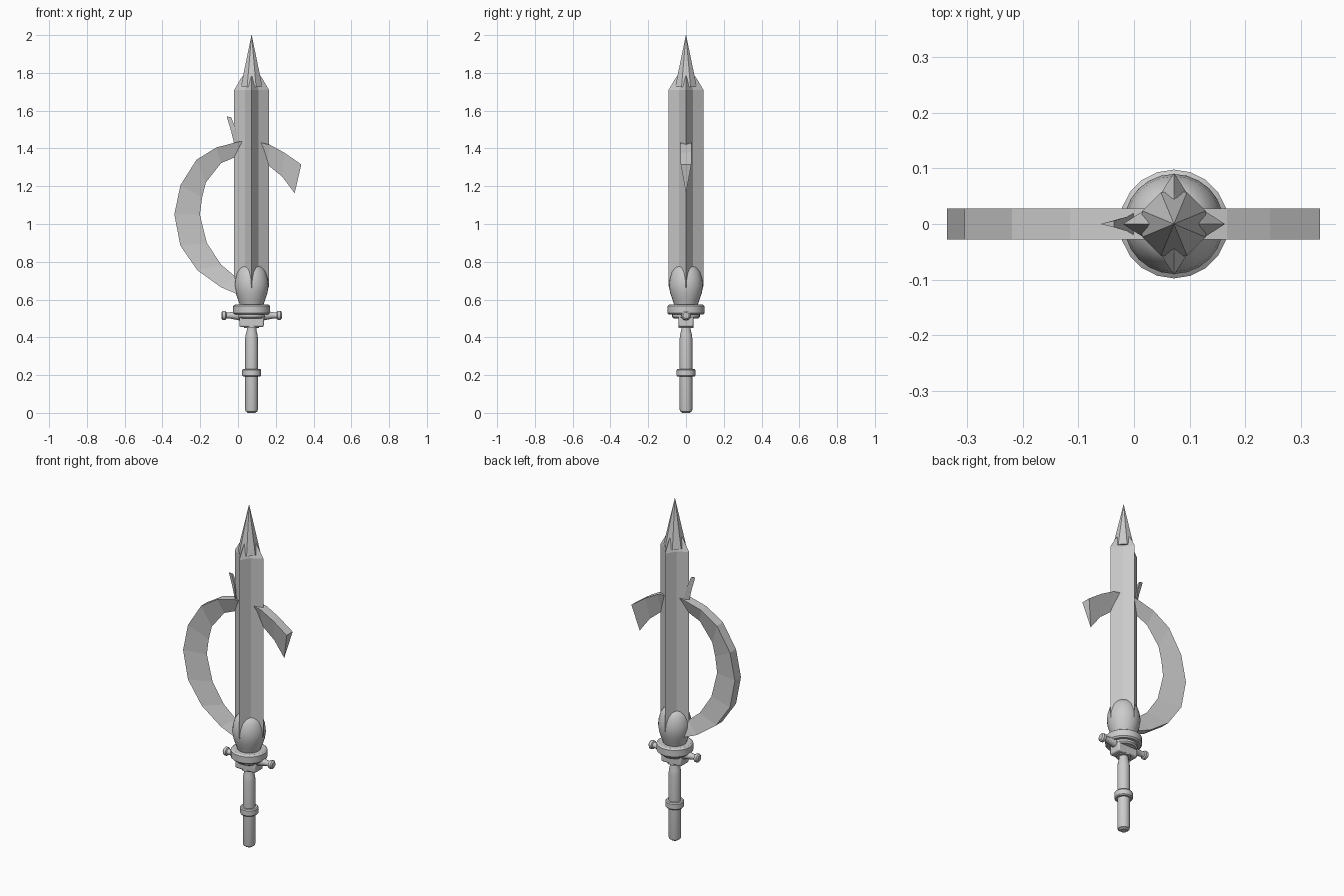
import bpy, math

if "Cube" in bpy.data.objects:
    bpy.data.objects.remove(bpy.data.objects["Cube"])

AX = 0.072  # x of the weapon's long axis


def make(name, verts, faces, smooth=None):
    me = bpy.data.meshes.new(name)
    me.from_pydata(verts, [], faces)
    ob = bpy.data.objects.new(name, me)
    bpy.context.collection.objects.link(ob)
    bpy.ops.object.select_all(action='DESELECT')
    bpy.context.view_layer.objects.active = ob
    ob.select_set(True)
    bpy.ops.object.mode_set(mode='EDIT')
    bpy.ops.mesh.select_all(action='SELECT')
    bpy.ops.mesh.normals_make_consistent(inside=False)
    bpy.ops.object.mode_set(mode='OBJECT')
    if smooth:
        bpy.ops.object.shade_smooth_by_angle(angle=math.radians(smooth))
    return ob


def loft(name, rings, smooth=None):
    """Skin equal-sized closed rings of points and cap both ends."""
    n = len(rings[0])
    verts = [p for r in rings for p in r]
    faces = [(i * n + j, i * n + (j + 1) % n, (i + 1) * n + (j + 1) % n, (i + 1) * n + j)
             for i in range(len(rings) - 1) for j in range(n)]
    faces += [tuple(range(n))[::-1], tuple(range(len(verts) - n, len(verts)))]
    return make(name, verts, faces, smooth)


def lathe(name, profile, n=16, turn=0.0, smooth=35):
    """Spin (radius, z) pairs round the long axis."""
    rings = [[(AX + r * math.cos(turn + 2 * math.pi * k / n),
               r * math.sin(turn + 2 * math.pi * k / n), z) for k in range(n)]
             for r, z in profile]
    return loft(name, rings, smooth)


def star(s, z):
    return [(AX + s * r * math.cos(k * math.pi / 4), s * r * math.sin(k * math.pi / 4), z)
            for k in range(8) for r in [0.092 if k % 2 == 0 else 0.051]]


def hook(name, flat, sharp, half):
    """Curved blade with triangular section: flat back edge, sharp inner edge."""
    rings = [[(f[0], -w, f[1]), (f[0], w, f[1]), (s[0], 0, s[1])]
             for f, s, w in zip(flat, sharp, half)]
    return loft(name, rings)


# Fluted shaft with four ridges and its faceted spear point
loft("shaft", [star(0.72, 0.59), star(1, 0.67), star(1, 1.71), star(0.62, 1.77), star(0.3, 1.81)])
lathe("spear_point", [(0.062, 1.725), (0.0008, 2.0)], n=8, turn=math.pi / 8, smooth=None)

# Large crescent blade on the left
hook("crescent_blade",
     [(0.06, 1.442), (0, 1.435), (-0.115, 1.405), (-0.22, 1.34), (-0.305, 1.205), (-0.337, 1.05),
      (-0.305, 0.885), (-0.215, 0.755), (-0.09, 0.665), (0.04, 0.61)],
     [(0.06, 1.36), (0, 1.36), (-0.09, 1.322), (-0.17, 1.22), (-0.19, 1.14), (-0.202, 1.05),
      (-0.165, 0.9), (-0.09, 0.785), (-0.012, 0.72), (0.06, 0.67)],
     [0.028] * 10)

# Short hooked blade on the right
hook("hook_blade",
     [(0.08, 1.44), (0.165, 1.418), (0.335, 1.315)][:1] +
     [(0.168, 1.42), (0.245, 1.378), (0.335, 1.315)],
     [(0.08, 1.36), (0.155, 1.315), (0.235, 1.25), (0.30, 1.163)],
     [0.028] * 4)

# Small thorn above the crescent
hook("thorn",
     [(0.025, 1.39), (0.0, 1.43), (-0.013, 1.505), (-0.036, 1.565)],
     [(0.0, 1.37), (-0.022, 1.43), (-0.036, 1.49), (-0.06, 1.57)],
     [0.022, 0.02, 0.013, 0.006])

# Rounded cup that the shaft sits in
lathe("cup", [(0.06, 0.565), (0.072, 0.60), (0.084, 0.635), (0.09, 0.675), (0.086, 0.71),
              (0.076, 0.745), (0.06, 0.77), (0.035, 0.785)], n=24, smooth=60)

# Guard disc with stepped collar
lathe("guard_disc", [(0.088, 0.573), (0.098, 0.566), (0.098, 0.528), (0.09, 0.52),
                     (0.074, 0.52), (0.074, 0.508), (0.066, 0.50)], n=20)


def box(name, cx, cz, sx, sy, sz, bevel):
    bpy.ops.mesh.primitive_cube_add(size=1, location=(cx, 0, cz))
    ob = bpy.context.object
    ob.name = name
    ob.scale = (sx, sy, sz)
    bpy.ops.object.transform_apply(location=False, rotation=False, scale=True)
    m = ob.modifiers.new("bevel", 'BEVEL')
    m.width = bevel
    m.segments = 2
    bpy.ops.object.shade_smooth_by_angle(angle=math.radians(35))


# Block under the guard
box("guard_hub", AX, 0.485, 0.13, 0.078, 0.06, 0.008)
lathe("guard_neck", [(0.04, 0.45), (0.04, 0.51)])

# Tapered arms with end knobs, one per side
for side, label in ((-1, "left"), (1, "right")):
    prof = [(0.0, 0.03), (0.05, 0.03), (0.085, 0.022), (0.125, 0.015), (0.134, 0.017),
            (0.138, 0.024), (0.153, 0.024), (0.16, 0.016)]
    rings = [[(AX + side * d, r * math.cos(k * math.pi / 6), 0.516 + r * math.sin(k * math.pi / 6))
              for k in range(12)] for d, r in prof]
    loft(label + "_guard_arm", rings, 35)

# Grip and its ring
lathe("grip", [(0.024, 0.004), (0.031, 0.008), (0.034, 0.02), (0.034, 0.39), (0.031, 0.415),
               (0.025, 0.44), (0.024, 0.47)])
lathe("pommel_cap", [(0.02, 0.0), (0.026, 0.006)])
lathe("grip_ring", [(0.034, 0.192), (0.045, 0.192), (0.05, 0.198), (0.05, 0.227),
                    (0.045, 0.233), (0.034, 0.233)])
